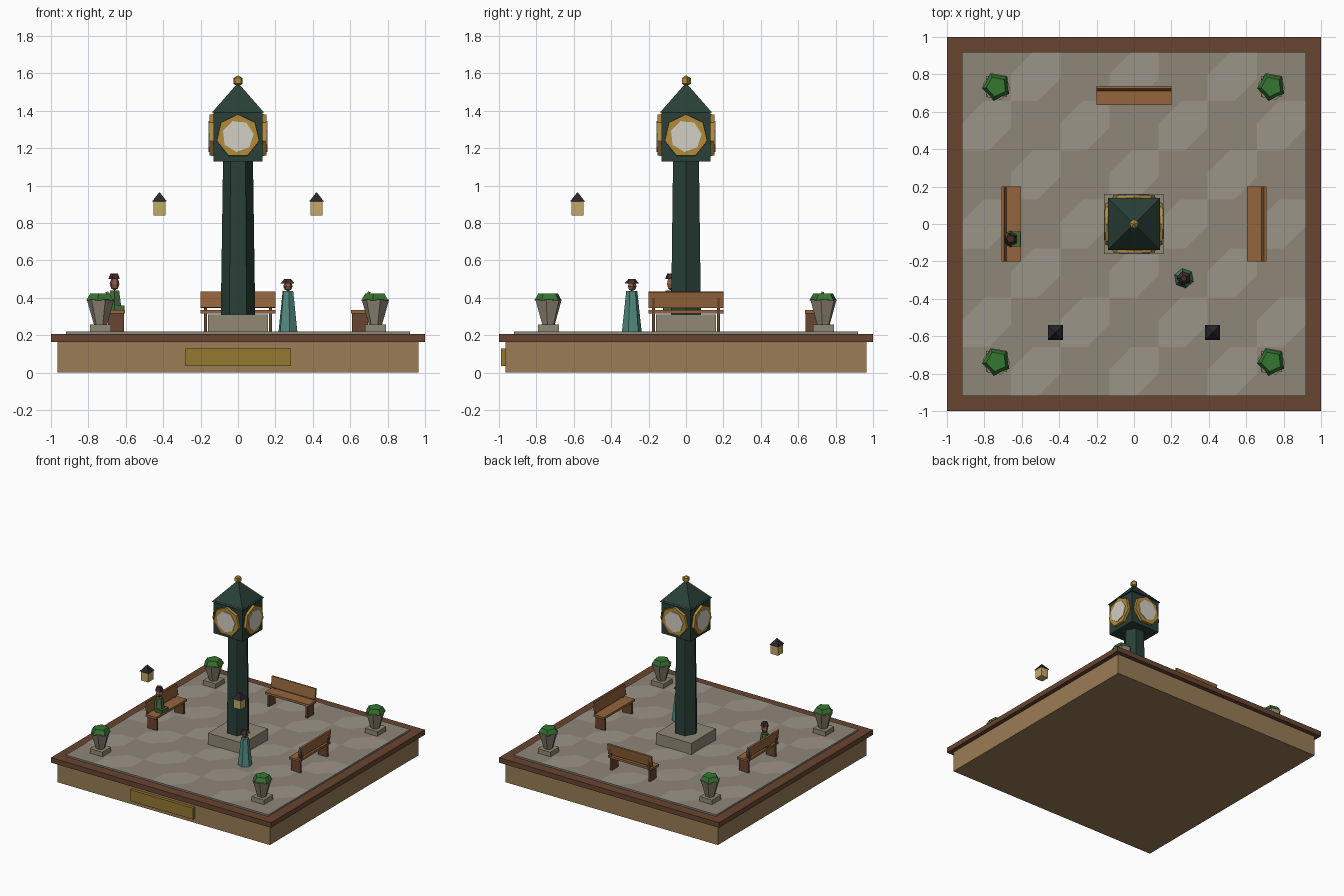
import bpy, bmesh
from math import pi, sqrt, radians, sin, cos
from mathutils import Matrix

if "Cube" in bpy.data.objects:
    bpy.data.objects.remove(bpy.data.objects["Cube"])

def mat(name, r, g, b):
    m = bpy.data.materials.new(name)
    m.diffuse_color = (r, g, b, 1)
    m.use_nodes = True
    m.node_tree.nodes["Principled BSDF"].inputs["Base Color"].default_value = m.diffuse_color
    return m

TAN = mat("tan wood", .32, .20, .09)
BROWN = mat("brown rim", .14, .06, .03)
PAVE = mat("paving", .27, .24, .19)
PAVE2 = mat("light paving", .33, .30, .25)
GREEN = mat("dark green iron", .022, .05, .038)
GOLD = mat("gold", .45, .26, .04)
PLAQUE = mat("plaque brass", .30, .19, .03)
WHITE = mat("dial white", .65, .62, .55)
STONE = mat("stone", .28, .25, .18)
SEAT = mat("bench wood", .30, .13, .045)
LEG = mat("bench leg", .14, .06, .03)
LEAF = mat("leaf", .035, .18, .03)
LAMP = mat("lamp glass", .55, .40, .14)
BLACK = mat("black iron", .02, .02, .025)
TEAL = mat("teal cloth", .08, .25, .21)
ROBE = mat("green cloth", .06, .14, .04)
SKIN = mat("skin", .25, .10, .06)
HAIR = mat("hair", .05, .025, .02)

def finish(name, bm, material, xf=Matrix()):
    me = bpy.data.meshes.new(name)
    bm.to_mesh(me)
    bm.free()
    me.transform(xf)
    me.materials.append(material)
    ob = bpy.data.objects.new(name, me)
    bpy.context.collection.objects.link(ob)
    return ob

def box(name, x, y, z, material, xf=Matrix()):
    bm = bmesh.new()
    c = Matrix.Translation(((x[0]+x[1])/2, (y[0]+y[1])/2, (z[0]+z[1])/2))
    s = Matrix.Diagonal((x[1]-x[0], y[1]-y[0], z[1]-z[0], 1))
    bmesh.ops.create_cube(bm, size=1, matrix=c @ s)
    return finish(name, bm, material, xf)

def cone(name, n, r1, r2, z, material, at=(0, 0), turn=0, xf=Matrix()):
    bm = bmesh.new()
    m = Matrix.Translation((*at, (z[0]+z[1])/2)) @ Matrix.Rotation(radians(turn), 4, 'Z')
    bmesh.ops.create_cone(bm, cap_ends=True, segments=n, radius1=r1, radius2=r2,
                          depth=z[1]-z[0], matrix=m)
    return finish(name, bm, material, xf)

def pyramid(name, half, z, material, at=(0, 0)):
    return cone(name, 4, half*sqrt(2), 0, z, material, at, 45)

def ball(name, r, at, material, scale=(1, 1, 1), u=6, v=4):
    bm = bmesh.new()
    bmesh.ops.create_uvsphere(bm, u_segments=u, v_segments=v, radius=r,
                              matrix=Matrix.Translation(at) @ Matrix.Diagonal((*scale, 1)))
    return finish(name, bm, material)

# Plinth, rim and plaque
box("base_plinth", (-.965, .965), (-.965, .965), (0, .165), TAN)
box("base_rim", (-1, 1), (-1, 1), (.165, .206), BROWN)
box("plaque", (-.283, .283), (-.99, -.96), (.037, .13), PLAQUE)

# Paving slab and alternate lighter stones with two cut corners
box("paving_slab", (-.92, .92), (-.92, .92), (.2, .219), PAVE)
bm = bmesh.new()
step, c = 1.84/7, .12
for i in range(7):
    for j in range(7):
        if (i + j) % 2:
            x0, y0 = -.92 + i*step, -.92 + j*step
            x1, y1 = x0 + step, y0 + step
            pts = [(x0, y0), (x1-c, y0), (x1, y0+c), (x1, y1), (x0+c, y1), (x0, y1-c)]
            bm.faces.new([bm.verts.new((*p, .221)) for p in pts])
finish("light_paving_stones", bm, PAVE2)

# Clock tower
box("clock_footing", (-.16, .16), (-.16, .16), (.21, .312), STONE)
cone("clock_column", 6, .092, .08, (.31, 1.14), GREEN, turn=30)
box("clock_head", (-.132, .132), (-.132, .132), (1.13, 1.4), GREEN)
pyramid("clock_roof", .14, (1.39, 1.55), GREEN)
ball("roof_finial", .03, (0, 0, 1.56), GOLD, u=5, v=3)
for k in range(4):
    xf = (Matrix.Rotation(k*pi/2, 4, 'Z') @ Matrix.Translation((0, 0, 1.265))
          @ Matrix.Rotation(pi/2, 4, 'X'))
    cone("dial_rim_%d" % k, 7, .118, .116, (.12, .153), GOLD, xf=xf)
    cone("dial_%d" % k, 7, .085, .085, (.14, .158), WHITE, turn=20, xf=xf)

# Benches on the back, left and right sides, facing the clock
for name, ang in (("back", 0), ("left", 90), ("right", -90)):
    xf = Matrix.Rotation(radians(ang), 4, 'Z')
    box(name + "_bench_seat", (-.2, .2), (.605, .7), (.317, .335), SEAT, xf) if ang else \
        box(name + "_bench_seat", (-.2, .2), (.635, .73), (.317, .335), SEAT, xf)
    d = 0 if ang else .03
    lean = xf @ Matrix.Translation((0, .695+d, .39)) @ Matrix.Rotation(radians(-8), 4, 'X')
    box(name + "_bench_back", (-.2, .2), (-.007, .007), (-.043, .043), SEAT, lean)
    for s in (-1, 1):
        x = sorted((s*.165, s*.182))
        box(name + "_bench_leg", x, (.61+d, .695+d), (.215, .32), LEG, xf)
        box(name + "_bench_post", x, (.692+d, .704+d), (.32, .40), LEG, xf)

# Corner planters
for sx in (-1, 1):
    for sy in (-1, 1):
        x, y = sx*.735, sy*.735
        box("planter_foot", (x-.057, x+.057), (y-.057, y+.057), (.21, .257), STONE)
        cone("planter_urn", 6, .035, .075, (.255, .392), STONE, (x, y), 20)
        cone("planter_bush", 5, .078, .055, (.385, .424), LEAF, (x, y), 25)

# Hanging lanterns
for s in (-1, 1):
    x = s*.42
    box("lantern_glass", (x-.033, x+.033), (-.613, -.547), (.84, .92), LAMP)
    pyramid("lantern_roof", .04, (.915, .966), BLACK, (x, -.58))

# Standing figure
at = (.267, -.29)
cone("standing_dress", 6, .054, .03, (.215, .437), TEAL, at, 10)
ball("standing_head", .026, (*at, .462), SKIN, u=5)
cone("standing_hat", 5, .04, .018, (.478, .502), HAIR, at, 15)

# Seated figure on the left bench
at = (-.66, -.08)
cone("seated_body", 6, .045, .028, (.33, .44), ROBE, at)
box("seated_skirt", (-.66, -.606), (-.12, -.04), (.325, .36), ROBE)
ball("seated_head", .032, (*at, .475), SKIN, (.85, .85, 1.1), u=5)
cone("seated_hat", 5, .034, .022, (.5, .53), HAIR, at, 15)
